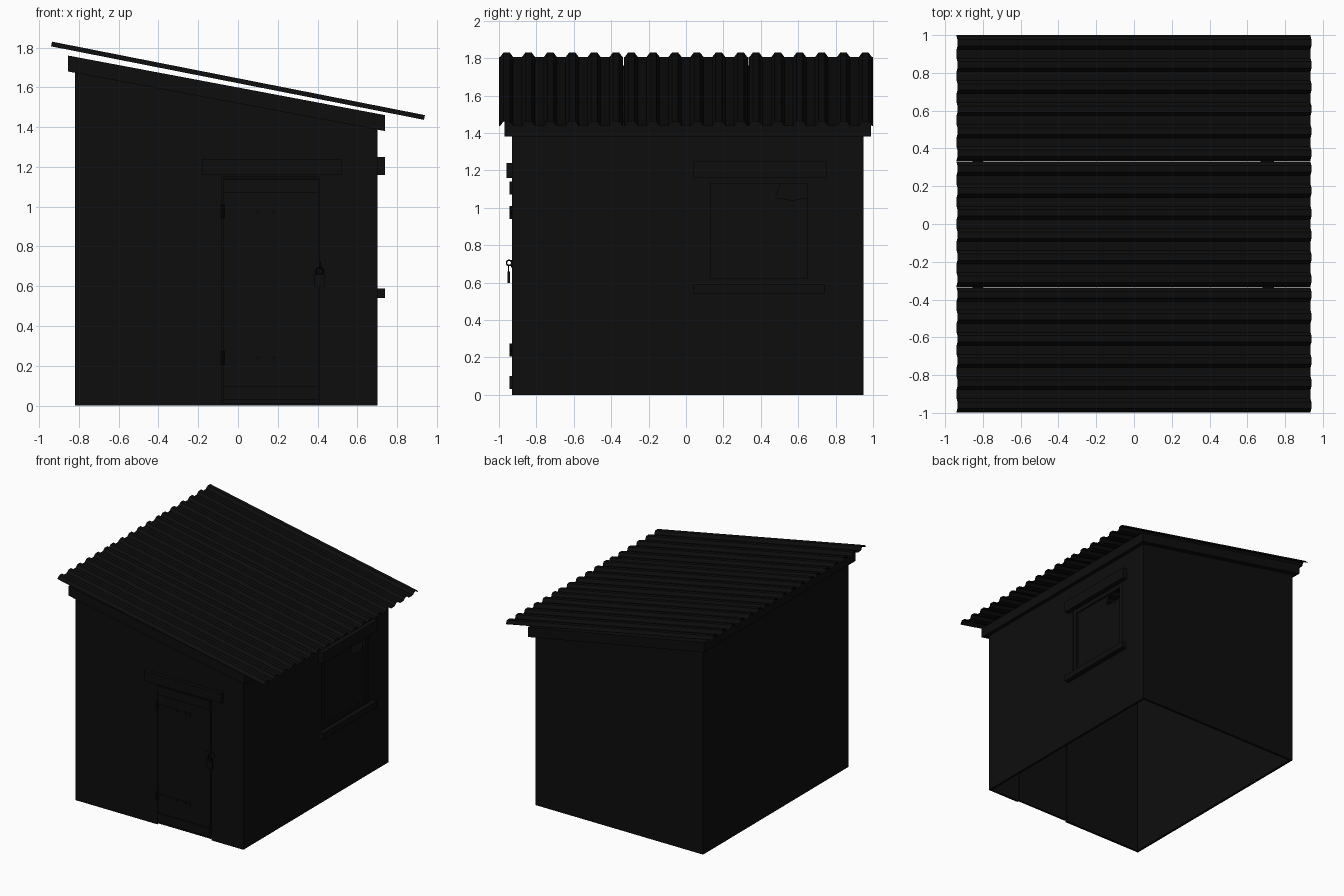
import bpy, bmesh, math

if "Cube" in bpy.data.objects:
    bpy.data.objects.remove(bpy.data.objects["Cube"])

dark = bpy.data.materials.new("dark")
dark.diffuse_color = (0.004, 0.004, 0.004, 1)
dark.use_nodes = True
dark.node_tree.nodes["Principled BSDF"].inputs["Base Color"].default_value = dark.diffuse_color


def finish(name, bm):
    bmesh.ops.recalc_face_normals(bm, faces=bm.faces)
    me = bpy.data.meshes.new(name)
    bm.to_mesh(me)
    bm.free()
    me.materials.append(dark)
    ob = bpy.data.objects.new(name, me)
    bpy.context.collection.objects.link(ob)
    return ob


def prism(name, pts, y0, y1):
    """Extrude an x-z outline from y0 to y1."""
    bm = bmesh.new()
    f = bm.faces.new([bm.verts.new((x, y0, z)) for x, z in pts])
    r = bmesh.ops.extrude_face_region(bm, geom=[f])
    verts = [v for v in r["geom"] if isinstance(v, bmesh.types.BMVert)]
    bmesh.ops.translate(bm, verts=verts, vec=(0, y1 - y0, 0))
    return finish(name, bm)


def box(name, x0, x1, y0, y1, z0, z1):
    return prism(name, [(x0, z0), (x1, z0), (x1, z1), (x0, z1)], y0, y1)


def top(x):
    return 1.599 - 0.188 * x


def sloped(name, x0, x1, y0, y1, drop=None):
    """Piece whose top follows the roof pitch; drop = its height."""
    low = [(x0, top(x0) - drop), (x1, top(x1) - drop)] if drop else [(x0, 0), (x1, 0)]
    return prism(name, low + [(x1, top(x1)), (x0, top(x0))], y0, y1)


XL, XR, YF, YB, T = -0.82, 0.70, -0.93, 0.95, 0.02
D0, D1, DT = -0.08, 0.41, 1.15           # door opening
W0, W1, WB, WT = 0.09, 0.69, 0.60, 1.17  # window opening

# Walls, open at the bottom
prism("front_wall", [(XL, 0), (D0, 0), (D0, DT), (D1, DT), (D1, 0), (XR, 0),
                     (XR, top(XR)), (XL, top(XL))], YF, YF + T)
sloped("back_wall", XL, XR, YB - T, YB)
sloped("left_wall", XL, XL + T, YF + T, YB - T)
sloped("right_wall_front", XR - T, XR, YF + T, W0)
sloped("right_wall_back", XR - T, XR, W1, YB - T)
box("right_wall_under_window", XR - T, XR, W0, W1, 0, WB)
sloped("right_wall_over_window", XR - T, XR, W0, W1, top(XR) - WT)

# Eave boards around the wall tops
sloped("front_eave_board", -0.855, 0.74, -0.97, YF, 0.08)
sloped("back_eave_board", -0.855, 0.74, YB, 0.99, 0.08)
sloped("left_eave_board", -0.855, XL, YF, YB, 0.08)
sloped("right_eave_board", XR, 0.74, YF, YB, 0.08)

# Three corrugated roof sheets
sheet, pitch, half = 2 / 3, 0.117, 0.955
for s in range(3):
    y0 = -1 + s * sheet
    prof = [(y0 + 0.001, -0.012)]
    for k in range(6):
        c = y0 + sheet / 2 + (k - 2.5) * pitch
        prof += [(c - 0.035, -0.012), (c - 0.017, 0.012),
                 (c + 0.017, 0.012), (c + 0.035, -0.012)]
    prof.append((y0 + sheet - 0.003 * (s < 2), -0.012))
    bm = bmesh.new()
    rows = [[bm.verts.new((x, y, z)) for y, z in prof] for x in (-half, half)]
    for i in range(len(prof) - 1):
        bm.faces.new((rows[0][i], rows[1][i], rows[1][i + 1], rows[0][i + 1]))
    roof = finish(f"roof_sheet_{s + 1}", bm)
    roof.location.z = 1.633
    roof.rotation_euler.y = math.atan(0.197)

# Door with rails, planks and lintel
n, w = 4, (D1 - D0 - 0.012) / 4
for i in range(n):
    x = D0 + 0.006 + i * w
    box(f"door_plank_{i + 1}", x, x + w, YF, YF + 0.018, 0.01, DT - 0.006)
for nm, z in (("bottom", 0.03), ("top", 1.07)):
    box(f"door_{nm}_rail", D0 + 0.006, D1 - 0.006, -0.943, YF, z, z + 0.07)
box("door_lintel", -0.18, 0.52, -0.96, YF, 1.16, 1.24)


def cylinder(name, r, depth, loc, rot=(0, 0, 0)):
    bpy.ops.mesh.primitive_cylinder_add(vertices=10, radius=r, depth=depth,
                                        location=loc, rotation=rot)
    ob = bpy.context.object
    ob.name = name
    ob.data.materials.append(dark)


# Strap hinges with bolts
for nm, z in (("lower", 0.24), ("upper", 0.975)):
    cylinder(f"{nm}_hinge_pin", 0.009, 0.07, (D0 + 0.004, -0.934, z))
    box(f"{nm}_hinge_strap", D0, 0.22, -0.934, YF, z - 0.015, z + 0.015)
    for i, x in enumerate((0.10, 0.18)):
        cylinder(f"{nm}_hinge_bolt_{i + 1}", 0.008, 0.012, (x, -0.936, z), (math.pi / 2, 0, 0))

# Hasp and padlock
box("hasp_plate", 0.36, 0.44, -0.936, YF, 0.68, 0.72)
bpy.ops.mesh.primitive_torus_add(major_radius=0.014, minor_radius=0.004, major_segments=14,
                                 minor_segments=6, location=(D1, -0.946, 0.705),
                                 rotation=(0, math.pi / 2, 0))
bpy.context.object.name = "hasp_staple"
bpy.context.object.data.materials.append(dark)
bpy.ops.mesh.primitive_torus_add(major_radius=0.018, minor_radius=0.004, major_segments=16,
                                 minor_segments=6, location=(D1, -0.949, 0.675),
                                 rotation=(math.pi / 2, 0, 0))
bpy.context.object.name = "padlock_shackle"
bpy.context.object.data.materials.append(dark)
box("padlock_body", D1 - 0.025, D1 + 0.025, -0.955, -0.942, 0.597, 0.66)

# Window lintel, sill, sash and broken pane
box("window_lintel", XR, 0.74, 0.04, 0.75, 1.16, 1.25)
box("window_sill", XR, 0.74, 0.04, 0.74, 0.54, 0.59)
F = 0.04
box("sash_left", 0.67, 0.693, W0, W0 + F, WB, WT)
box("sash_right", 0.67, 0.693, W1 - F, W1, WB, WT)
box("sash_bottom", 0.67, 0.693, W0 + F, W1 - F, WB, WB + 0.025)
box("sash_top", 0.67, 0.693, W0 + F, W1 - F, WT - F, WT)
bm = bmesh.new()
bm.faces.new([bm.verts.new((0.682, y, z)) for y, z in
              ((W0, WB), (W1, WB), (W1, 1.06), (0.57, 1.04), (0.48, 1.055), (0.52, WT), (W0, WT))])
finish("window_pane", bm)
